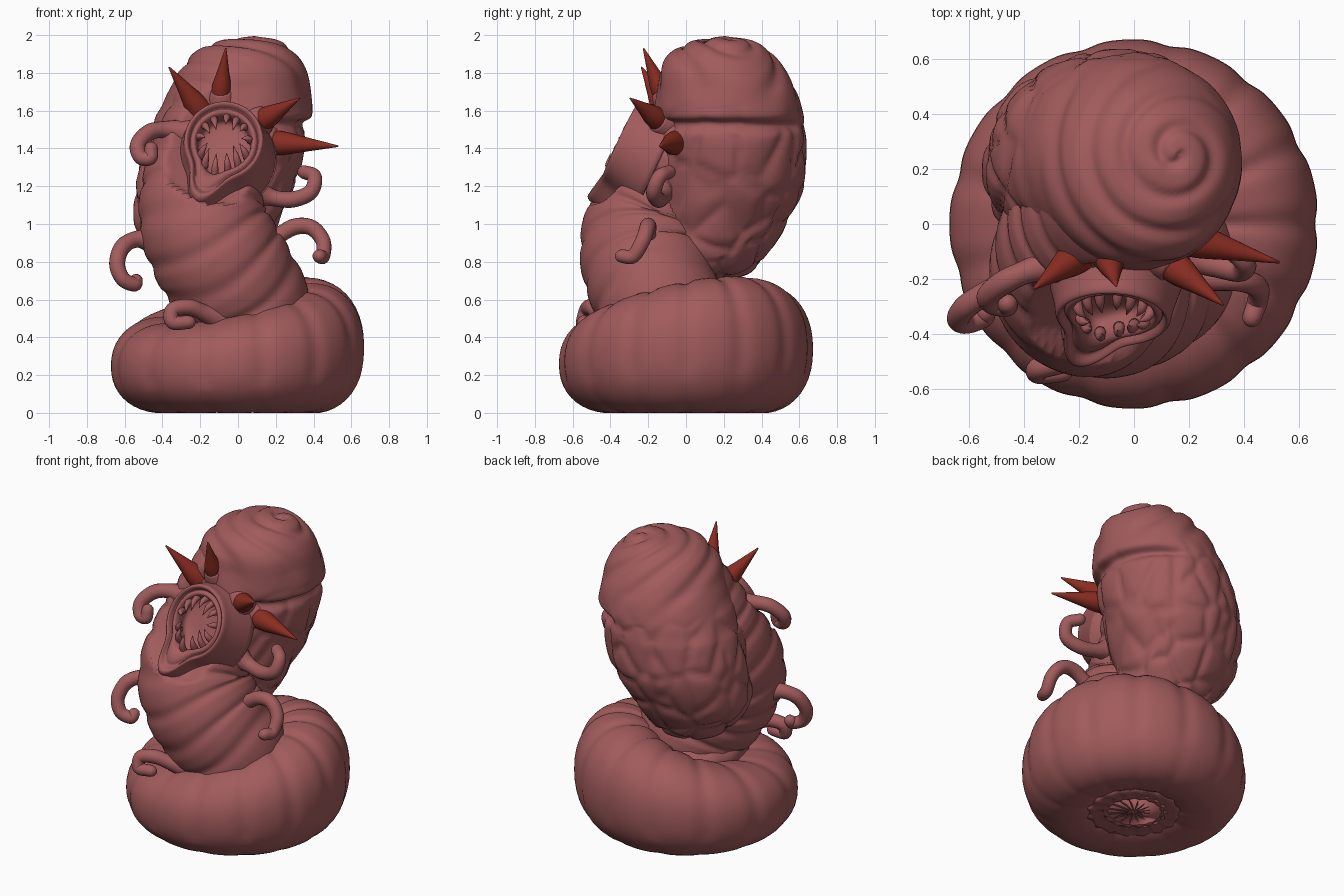
import bpy, bmesh, math
from math import sin, cos, pi, exp
from mathutils import Vector, noise

if "Cube" in bpy.data.objects:
    bpy.data.objects.remove(bpy.data.objects["Cube"])

def material(name, col):
    m = bpy.data.materials.new(name)
    m.diffuse_color = (*col, 1)
    m.use_nodes = True
    m.node_tree.nodes["Principled BSDF"].inputs["Base Color"].default_value = m.diffuse_color
    return m

FLESH = material("dull flesh", (0.36, 0.105, 0.107))
HORN = material("dark red horn", (0.255, 0.026, 0.016))

def skin(name, rings, mat, wrap=False, deform=None):
    """Bridge rings of points into a closed smooth mesh."""
    bm = bmesh.new()
    vr = [[bm.verts.new(p) for p in r] for r in rings]
    n = len(vr[0])
    for i in range(len(vr) if wrap else len(vr) - 1):
        a, b = vr[i], vr[(i + 1) % len(vr)]
        for j in range(n):
            k = (j + 1) % n
            bm.faces.new((a[j], a[k], b[k], b[j]))
    if not wrap:
        bm.faces.new(vr[0][::-1])
        bm.faces.new(vr[-1])
    bmesh.ops.recalc_face_normals(bm, faces=bm.faces)
    bm.normal_update()
    if deform:
        moves = [deform(v.co.copy(), v.normal.copy()) for v in bm.verts]
        for v, p in zip(bm.verts, moves):
            v.co = p
    for f in bm.faces:
        f.smooth = True
    me = bpy.data.meshes.new(name)
    bm.to_mesh(me)
    bm.free()
    me.materials.append(mat)
    ob = bpy.data.objects.new(name, me)
    bpy.context.collection.objects.link(ob)
    return ob

def spline(pts, n):
    """Catmull-Rom through tuples of any length."""
    q = [tuple(2 * a - b for a, b in zip(pts[0], pts[1]))] + list(pts)
    q.append(tuple(2 * a - b for a, b in zip(pts[-1], pts[-2])))
    out = []
    for i in range(1, len(q) - 2):
        for s in range(n):
            t = s / n
            out.append(tuple(0.5 * (2 * b + (c - a) * t + (2 * a - 5 * b + 4 * c - d) * t * t
                       + (3 * b - a - 3 * c + d) * t ** 3)
                       for a, b, c, d in zip(q[i - 1], q[i], q[i + 1], q[i + 2])))
    return out + [tuple(pts[-1])]

def tube(name, pts, mat, n=8, sides=16, round_tip=True, grooves=0, depth=0.0, deform=None):
    """Tube along (x, y, z, radius) points, with optional ring creases."""
    s = spline(pts, n)
    P = [Vector(p[:3]) for p in s]
    R = [max(p[3], 0.001) for p in s]
    T = [(P[min(i + 1, len(P) - 1)] - P[max(i - 1, 0)]).normalized() for i in range(len(P))]
    if round_tip:
        p, r, t = P[-1], R[-1], T[-1]
        for a in (30, 60, 85):
            P.append(p + t * r * sin(math.radians(a)))
            R.append(r * cos(math.radians(a)))
            T.append(t)
    u = T[0].orthogonal().normalized()
    rings = []
    for i, (p, r, t) in enumerate(zip(P, R, T)):
        if i:
            u = T[i - 1].rotation_difference(t) @ u
        w = t.cross(u)
        ring = []
        for j in range(sides):
            a = 2 * pi * j / sides
            k = r
            if grooves:
                ph = grooves * i / len(P) + 0.15 * sin(2 * a)
                k = r * (1 + depth * 0.3 - depth * abs(cos(pi * ph)) ** 6)
            ring.append(p + (u * cos(a) + w * sin(a)) * k)
        rings.append(ring)
    return skin(name, rings, mat, deform=deform)

# coiled base: fat ring, taller at the back right, pinched into segments
rings = []
for i in range(192):
    f = 2 * pi * i / 192
    h = 0.595 + 0.125 * cos(f - math.radians(38))
    pinch = abs(cos(6.5 * f + 0.5 * sin(f))) ** 7
    ring = []
    for j in range(44):
        a = 2 * pi * j / 44
        c, s = cos(a), sin(a)
        sz = math.copysign(abs(s) ** 0.9, s)
        g = 1.01 - 0.045 * pinch * (1 if s > -0.3 else 0.3)
        r = 0.39 + 0.28 * g * math.copysign(abs(c) ** 0.93, c)
        ring.append(Vector((r * cos(f), r * sin(f), max(0, h / 2 + h / 2 * sz * g))))
    rings.append(ring)
skin("coiled_base", rings, FLESH, wrap=True)

# puckered plug closing the underside of the coil
rings = []
for r, z in ((0.32, 0.03), (0.24, 0.012), (0.185, 0.03), (0.17, 0.02), (0.155, 0.035), (0.02, 0.03)):
    rings.append([Vector((r * cos(2 * pi * j / 48), r * sin(2 * pi * j / 48),
                          z + 0.005 * sin(j * 2.1))) for j in range(48)][::-1])
skin("underside_plug", rings, FLESH)

# mouth frame: centre, outward normal, sideways and up directions
M = Vector((-0.075, -0.325, 1.435))
N = Vector((-0.05, -0.9, 0.43)).normalized()
U = Vector((1, 0, 0))
U = (U - N * U.dot(N)).normalized()
V = N.cross(U)

def flatten_for_mouth(p, nrm):
    d = p - M
    h = d.dot(N)
    r = (d - N * h).length
    limit = -0.11 + 0.5 * max(0, r - 0.2)
    if h > limit and r < 0.36:
        p = p - N * (h - limit)
    return p

# rising segmented body
tube("body", [(0.09, -0.06, 0.30, 0.31), (0.04, -0.14, 0.58, 0.335), (-0.09, -0.21, 0.80, 0.345),
              (-0.185, -0.20, 1.0, 0.335), (-0.185, -0.09, 1.2, 0.32), (-0.13, 0.02, 1.4, 0.31),
              (-0.07, 0.11, 1.62, 0.27)],
     FLESH, n=16, sides=72, grooves=10, depth=0.045, deform=flatten_for_mouth)

# collar of skin where the body leaves the coil
rings = []
for r, z in ((0.30, 0.40), (0.37, 0.46), (0.345, 0.52), (0.30, 0.56)):
    rings.append([Vector((0.05 + r * cos(2 * pi * j / 48), -0.09 + r * sin(2 * pi * j / 48),
                          z + 0.008 * sin(j * 1.6))) for j in range(48)])
skin("neck_collar", rings, FLESH)

# big sac on the back: horizontal sections (x, y, z, radius), wider to the left
sac = [(-0.15, 0.13, 0.70, 0.06), (-0.15, 0.13, 0.75, 0.21), (-0.15, 0.14, 0.86, 0.30),
       (-0.14, 0.18, 1.0, 0.35), (-0.09, 0.23, 1.2, 0.39), (-0.045, 0.235, 1.4, 0.395),
       (-0.02, 0.235, 1.5, 0.39), (0.0, 0.225, 1.58, 0.395), (0.015, 0.215, 1.7, 0.375),
       (0.025, 0.19, 1.82, 0.335), (0.035, 0.185, 1.91, 0.265), (0.06, 0.195, 1.97, 0.16),
       (0.09, 0.21, 1.995, 0.01)]
rings = []
for x, y, z, r in spline(sac, 9):
    left = 1 + 0.15 * max(0, min(1, (1.75 - z) / 0.3)) * max(0, min(1, (z - 0.8) / 0.2))
    ring = []
    for j in range(120):
        c, s = cos(2 * pi * j / 120), sin(2 * pi * j / 120)
        ring.append(Vector((x + r * c * (left if c < 0 else 1), y + r * s, z)))
    rings.append(ring)

def clamp(t):
    return max(0.0, min(1.0, t))

def wrinkle(p, nrm):
    out = p.copy()
    # spiral crease around the crown
    dx, dy = p.x - 0.16, p.y - 0.26
    t = math.hypot(dx, dy) / 0.13 + math.atan2(dy, dx) / (2 * pi)
    out -= nrm * 0.018 * abs(cos(pi * t)) ** 5 * clamp((p.z - 1.58) / 0.15)
    # crease below the crown, on the right side only
    out -= nrm * 0.035 * exp(-((p.z - 1.52) / 0.03) ** 2) * clamp((p.x - 0.05) / 0.15)
    # puffy folds: broad on the right flank, small on the back and left
    k = 5.6 if p.x < 0.12 else 4.2
    q = Vector((p.x * k, p.y * k, p.z * 3.8))
    d = noise.voronoi(q)[0]
    e = max(0, 1 - (d[1] - d[0]) / 0.45)
    out += nrm * (0.008 - 0.02 * e * e) * clamp((1.65 - p.z) / 0.2)
    return out

skin("back_sac", rings, FLESH, deform=wrinkle)

# mouth: teardrop lips stepping down into a shallow cavity
def mouth_point(a, scale, depth):
    b = exp(-((math.degrees(a) - 247) / 20) ** 2)
    w = clamp((scale - 0.6) / 0.35)
    r = (0.195 + 0.13 * b * w) * scale
    return M + U * r * cos(a) + V * r * 1.1 * sin(a) + N * (depth + 0.035 * b * w)

profile = [(1.38, -0.22), (1.24, -0.12), (1.12, -0.035), (1.08, 0.01), (1.02, 0.025), (0.96, 0.015),
           (0.92, -0.005), (0.88, 0.005), (0.82, 0.01), (0.76, 0.0), (0.72, -0.03),
           (0.69, -0.08), (0.4, -0.095), (0.02, -0.095)]
skin("mouth", [[mouth_point(2 * pi * j / 120, s, d) for j in range(120)]
               for s, d in spline(profile, 3)], FLESH)

# curved teeth: upper and lower rows, pointing mostly up or down
for i, (deg, ln) in enumerate([(38, .06), (62, .09), (84, .07), (112, .09), (136, .08),
                               (165, .05), (208, .07), (230, .09), (254, .10), (278, .08),
                               (302, .10), (328, .07), (5, .05)]):
    a = math.radians(deg)
    b = mouth_point(a, 0.74, -0.025)
    inward = -(U * cos(a) * 0.4 + V * sin(a)).normalized()
    mid = b + inward * ln * 0.4 + N * 0.04
    tip = b + inward * ln + N * 0.055
    tube(f"tooth_{i + 1}", [(*b, 0.022), (*mid, 0.016), (*tip, 0.001)], FLESH,
         n=4, sides=10, round_tip=False)

# horns with fleshy sockets: base, tip, radius
horns = [((-0.20, -0.11, 1.60), (-0.365, -0.235, 1.83), 0.066),
         ((-0.09, -0.13, 1.70), (-0.065, -0.225, 1.93), 0.052),
         ((0.14, -0.15, 1.555), (0.325, -0.295, 1.665), 0.06),
         ((0.19, -0.05, 1.43), (0.53, -0.14, 1.412), 0.066)]
for i, (b, t, r) in enumerate(horns):
    b, t = Vector(b), Vector(t)
    d = (t - b).normalized()
    tube(f"horn_{i + 1}", [(*(b - d * 0.04), r), (*b.lerp(t, 0.15), r * 0.94),
                           (*b.lerp(t, 0.5), r * 0.58), (*t, 0.004)], HORN,
         n=5, sides=24, round_tip=False)
    s = b - d * 0.02 + (Vector((-0.06, 0.05, 1.48)) - b) * 0.5
    tube(f"horn_socket_{i + 1}", [(*s, r * 1.9), (*b.lerp(s, 0.3), r * 1.55),
                                  (*(b + d * 0.01), r * 1.1)], FLESH, n=6, sides=24, round_tip=False)

# curling tentacles
tentacles = {
    "upper_left": [(-0.27, -0.14, 1.48), (-0.38, -0.17, 1.50), (-0.47, -0.21, 1.485),
                   (-0.53, -0.26, 1.42), (-0.515, -0.29, 1.355), (-0.465, -0.30, 1.35), (-0.46, -0.29, 1.40)],
    "middle_left": [(-0.42, -0.22, 0.90), (-0.53, -0.25, 0.92), (-0.61, -0.30, 0.88),
                    (-0.64, -0.345, 0.79), (-0.61, -0.36, 0.71), (-0.55, -0.34, 0.68), (-0.54, -0.32, 0.70)],
    "upper_right": [(0.08, -0.13, 1.18), (0.18, -0.13, 1.14), (0.29, -0.15, 1.13),
                    (0.385, -0.17, 1.17), (0.405, -0.14, 1.25), (0.35, -0.09, 1.275)],
    "middle_right": [(0.08, -0.18, 0.86), (0.20, -0.20, 0.93), (0.30, -0.20, 0.985),
                     (0.39, -0.205, 0.98), (0.45, -0.23, 0.91), (0.45, -0.28, 0.83), (0.43, -0.34, 0.83)],
    "lower_left": [(-0.10, -0.40, 0.50), (-0.18, -0.46, 0.53), (-0.26, -0.50, 0.56),
                   (-0.345, -0.525, 0.545), (-0.345, -0.545, 0.48), (-0.26, -0.54, 0.48)],
}
for name, pts in tentacles.items():
    k = len(pts) - 1
    tube(name + "_tentacle", [(*p, 0.048 - 0.012 * i / k + (0.03 if i == 0 else 0))
                              for i, p in enumerate(pts)], FLESH, n=8, sides=18)
